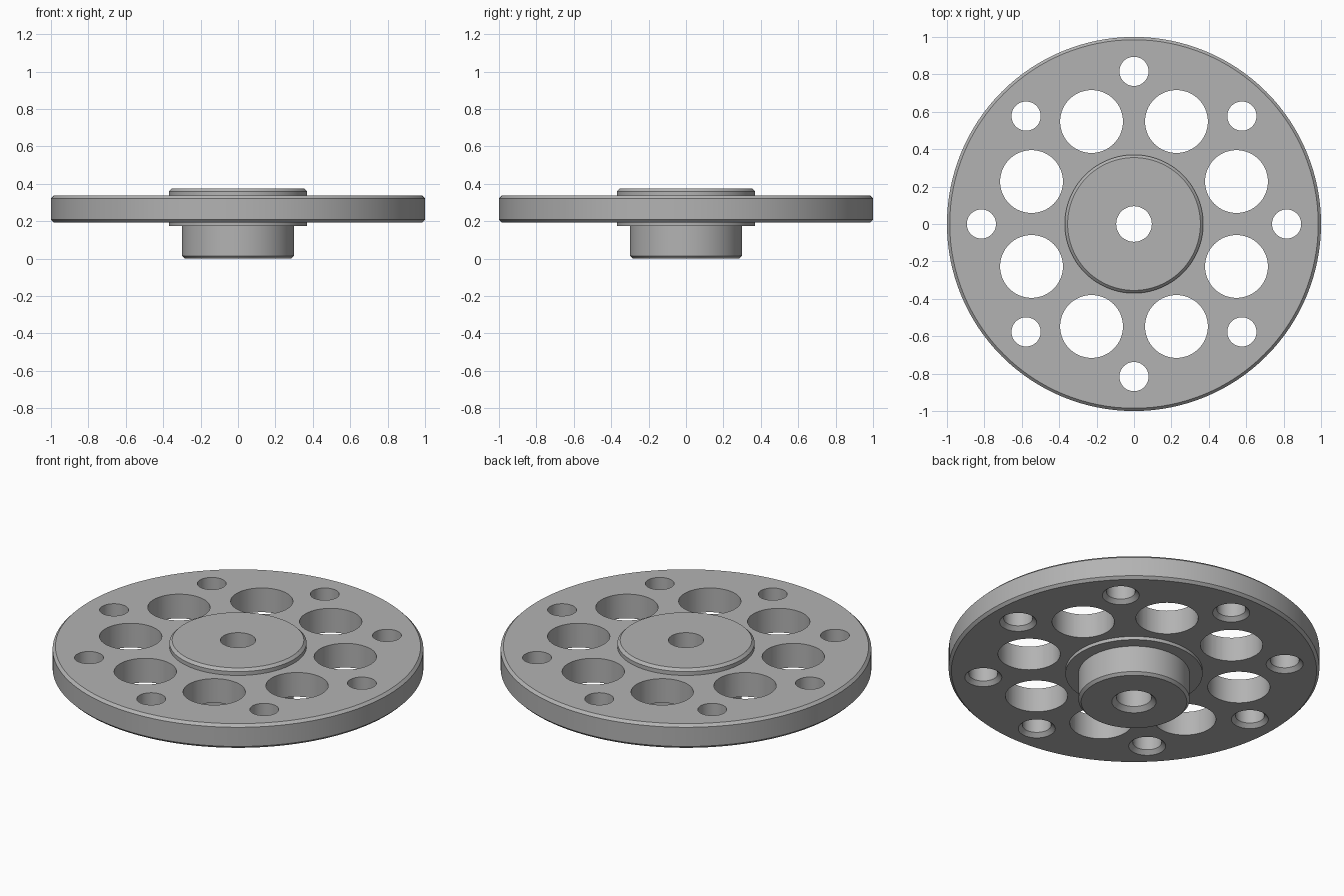
import bpy
import bmesh
from math import cos, sin, tau, radians

default = bpy.data.objects.get("Cube")
if default:
    bpy.data.objects.remove(default, do_unlink=True)

grey = bpy.data.materials.new("plain grey metal")
grey.use_nodes = True
colour = (0.45, 0.45, 0.45, 1)
grey.diffuse_color = colour
grey.node_tree.nodes["Principled BSDF"].inputs["Base Color"].default_value = colour


def lathe(bm, profile, segments, centre=(0, 0), closed=False):
    """Spin (radius, height) points around a vertical axis."""
    rings = []
    for r, z in profile:
        rings.append([bm.verts.new((centre[0] + r * cos(tau * i / segments),
                                    centre[1] + r * sin(tau * i / segments), z))
                      for i in range(segments)])
    pairs = list(zip(rings, rings[1:]))
    if closed:
        pairs.append((rings[-1], rings[0]))
    else:
        bm.faces.new(list(reversed(rings[0])))
        bm.faces.new(rings[-1])
    for low, high in pairs:
        for i in range(segments):
            j = (i + 1) % segments
            bm.faces.new((low[i], low[j], high[j], high[i]))


def finish(bm, name):
    bmesh.ops.recalc_face_normals(bm, faces=bm.faces[:])
    mesh = bpy.data.meshes.new(name)
    bm.to_mesh(mesh)
    bm.free()
    mesh.materials.append(grey)
    obj = bpy.data.objects.new(name, mesh)
    bpy.context.collection.objects.link(obj)
    return obj


# Turned body: lower boss, thin step, wide disc, raised hub and bored centre
c = 0.015
disc_bottom, disc_top = 0.193, 0.337
body = [
    (0.12, 0), (0.30 - c, 0), (0.30, c), (0.30, 0.173),
    (0.37, 0.173), (0.37, disc_bottom),
    (1 - c, disc_bottom), (1, disc_bottom + c), (1, disc_top - c), (1 - c, disc_top),
    (0.37, disc_top), (0.37, 0.375 - c), (0.37 - c, 0.375),
    (0.095, 0.375), (0.095, 0.025),
]
bm = bmesh.new()
lathe(bm, body, 128, closed=True)
flange = finish(bm, "flange_disc")

# Hole cutters: eight large holes and eight small ones countersunk underneath
large = [(0.168, 0.1), (0.168, 0.45)]
small = [(0.1, 0.1), (0.1, disc_bottom), (0.078, disc_bottom + 0.022), (0.078, 0.45)]
bm = bmesh.new()
for i in range(8):
    a = tau * i / 8
    b = a + tau / 16
    lathe(bm, small, 48, (0.816 * cos(a), 0.816 * sin(a)))
    lathe(bm, large, 64, (0.593 * cos(b), 0.593 * sin(b)))
cutter = finish(bm, "hole_cutter")
cutter.hide_render = True

cut = flange.modifiers.new("holes", 'BOOLEAN')
cut.operation = 'DIFFERENCE'
cut.solver = 'EXACT'
cut.object = cutter

bpy.ops.object.select_all(action='DESELECT')
flange.select_set(True)
bpy.context.view_layer.objects.active = flange
bpy.ops.object.modifier_apply(modifier=cut.name)
bpy.data.objects.remove(cutter, do_unlink=True)
bpy.ops.object.shade_smooth_by_angle(angle=radians(30))
